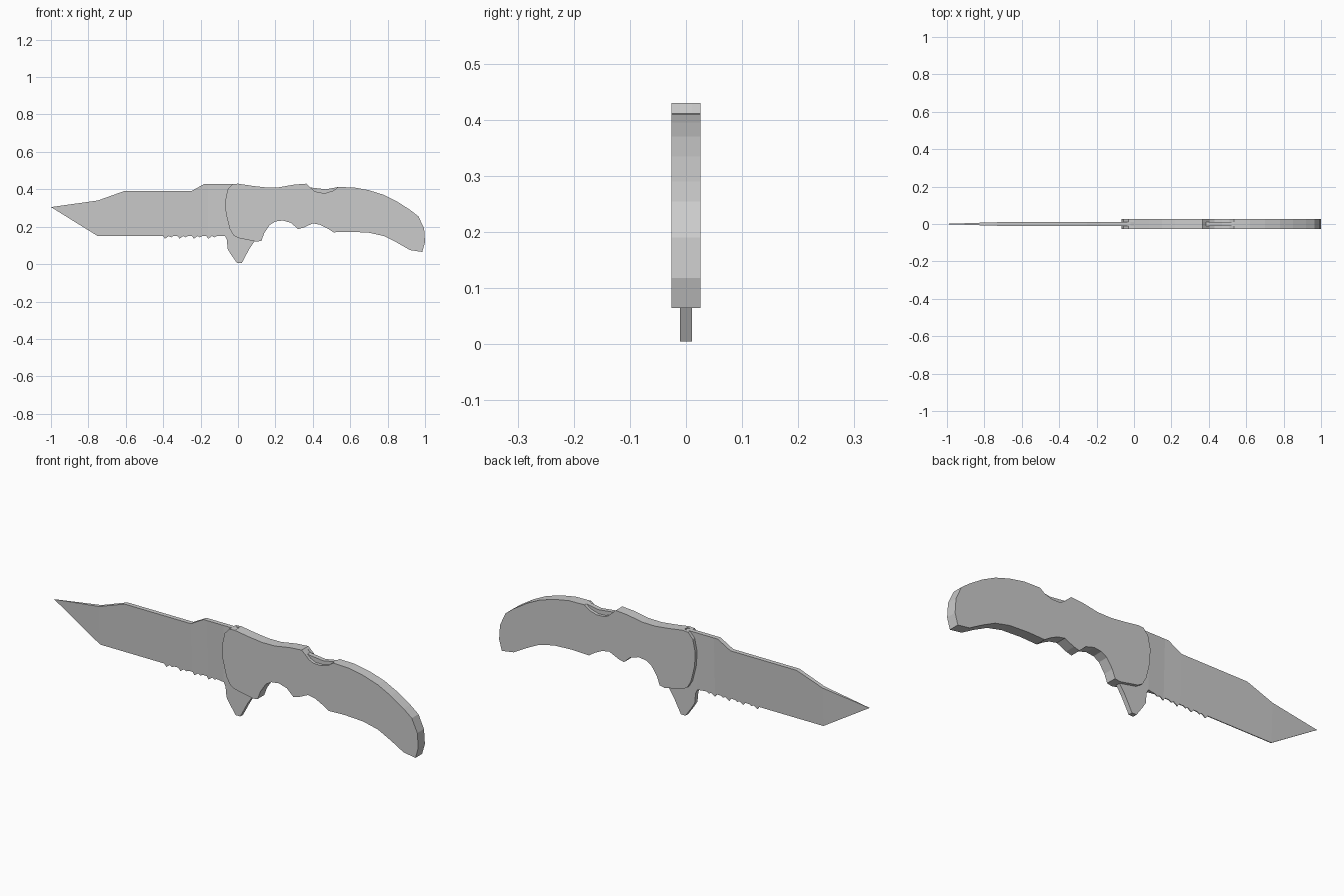
import bpy
import bmesh
from mathutils import Vector

default_cube = bpy.data.objects.get("Cube")
if default_cube:
    bpy.data.objects.remove(default_cube, do_unlink=True)

# One plain grey for the whole knife
grey = bpy.data.materials.new("plain grey")
grey.use_nodes = True
grey.diffuse_color = (0.6, 0.6, 0.6, 1)
grey.node_tree.nodes["Principled BSDF"].inputs["Base Color"].default_value = grey.diffuse_color


def extrude_profile(outline, y_front, y_back):
    """Return a bmesh prism made from an x-z outline."""
    bm = bmesh.new()
    front = [bm.verts.new((x, y_front, z)) for x, z in outline]
    back = [bm.verts.new((x, y_back, z)) for x, z in outline]
    bm.faces.new(front)
    bm.faces.new(reversed(back))
    count = len(outline)
    for i in range(count):
        j = (i + 1) % count
        bm.faces.new((front[j], front[i], back[i], back[j]))
    bmesh.ops.recalc_face_normals(bm, faces=bm.faces)
    return bm


def make_object(name, bm):
    mesh = bpy.data.meshes.new(name)
    bm.to_mesh(mesh)
    bm.free()
    mesh.materials.append(grey)
    obj = bpy.data.objects.new(name, mesh)
    bpy.context.collection.objects.link(obj)
    return obj


CORE = 0.011    # half thickness of blade and liner
GRIP = 0.026    # half thickness of the whole handle

# Handle outline pieces, running anticlockwise from the front top
bolster_curve = [(-.03, .428), (-.055, .4), (-.068, .34), (-.065, .27),
                 (-.045, .19), (-.025, .155)]
finger_grooves = [(0, .14), (.1, .12), (.125, .125), (.14, .165), (.17, .21),
                  (.2, .228), (.24, .233), (.285, .22), (.32, .187),
                  (.35, .195), (.4, .218), (.44, .21), (.48, .19), (.51, .17)]
belly_and_butt = [(.6, .173), (.7, .168), (.78, .15), (.85, .115), (.92, .075),
                  (.985, .065), (1, .118), (.995, .19), (.965, .255)]
back_curve = [(.92, .29), (.85, .335), (.78, .37), (.7, .395), (.62, .41),
              (.535, .412)]
scoop = [(.51, .393), (.47, .381), (.43, .382), (.405, .393), (.385, .412)]
lock_bar = [(.47, .4), (.385, .41)]
front_top = [(.365, .43), (.3, .425), (.22, .411), (.15, .41), (.08, .418), (0, .43)]

# Handle scales, one modelled and mirrored to the other side
scale_outline = (bolster_curve + finger_grooves + belly_and_butt
                 + back_curve + scoop + front_top)
scales = make_object("handle_scales", extrude_profile(scale_outline, -GRIP, -CORE))
mirror = scales.modifiers.new("other side", "MIRROR")
mirror.use_axis = (False, True, False)

# Liner between the scales, standing proud inside the scoop
liner_outline = finger_grooves + belly_and_butt + back_curve + lock_bar + front_top
make_object("handle_liner", extrude_profile(liner_outline, -CORE, CORE))

# Blade outline: spine, tip, serrated edge, finger tab
EDGE_Z, SPINE_Z = 0.15, 0.39
TIP_X, HEEL_X = -1, -.07
blade_outline = [(.1, .4), (-.02, .429), (-.18, .429), (-.25, SPINE_Z),
                 (-.61, SPINE_Z), (-.75, .34), (TIP_X, .305), (-.75, EDGE_Z)]
for tooth in range(4):
    x = -.4 + tooth * .077
    blade_outline += [(x, EDGE_Z), (x + .01, .136), (x + .03, EDGE_Z),
                      (x + .042, .143), (x + .055, EDGE_Z)]
blade_outline += [(HEEL_X, EDGE_Z), (-.06, .13), (-.055, .08), (-.04, .055),
                  (-.005, .005), (.02, .005), (.06, .08), (.1, .14)]

# Hollow the blade towards its edge and tip
blade_bm = extrude_profile(blade_outline, -CORE, CORE)
for cut_x in (-.75, -.61, -.25, -.16, HEEL_X):
    geometry = blade_bm.verts[:] + blade_bm.edges[:] + blade_bm.faces[:]
    bmesh.ops.bisect_plane(blade_bm, geom=geometry, dist=1e-5,
                           plane_co=Vector((cut_x, 0, 0)),
                           plane_no=Vector((1, 0, 0)))
for vert in blade_bm.verts:
    x, y, z = vert.co
    side = 1 if y > 0 else -1
    height = min(max((z - EDGE_Z) / (SPINE_Z - EDGE_Z), 0), 1)
    thickness = .002 + (CORE - .002) * height
    if x > HEEL_X - .001:
        thickness = CORE
    elif x < TIP_X + .01:
        thickness = .001
    vert.co.y = side * thickness
make_object("blade", blade_bm)
